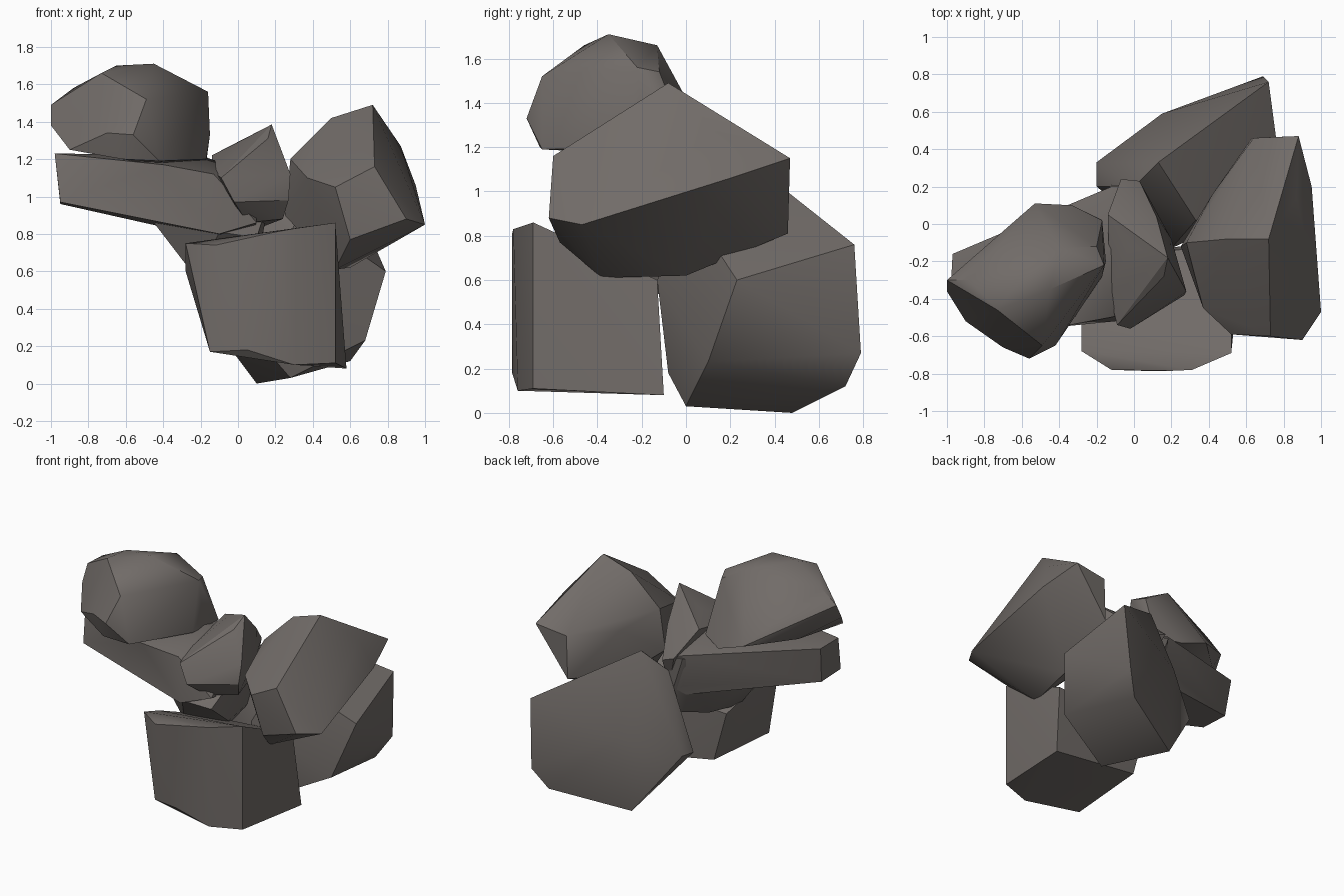
import bpy, bmesh, math

# One grey-brown stone colour
stone = bpy.data.materials.new("stone_grey")
stone.diffuse_color = (0.165, 0.148, 0.138, 1)


def rock(name, points, angle=32):
    """Chiselled boulder: convex hull around a few corner points."""
    bm = bmesh.new()
    for p in points:
        bm.verts.new(p)
    res = bmesh.ops.convex_hull(bm, input=bm.verts[:])
    junk = {e for k in ("geom_interior", "geom_unused") for e in res[k]
            if isinstance(e, bmesh.types.BMVert)}
    bmesh.ops.delete(bm, geom=list(junk), context='VERTS')
    bmesh.ops.dissolve_limit(bm, angle_limit=math.radians(4),
                             verts=bm.verts[:], edges=bm.edges[:])
    bmesh.ops.triangulate(bm, faces=bm.faces[:])
    bmesh.ops.recalc_face_normals(bm, faces=bm.faces[:])
    me = bpy.data.meshes.new(name)
    bm.to_mesh(me)
    bm.free()
    me.materials.append(stone)
    ob = bpy.data.objects.new(name, me)
    bpy.context.collection.objects.link(ob)
    bpy.ops.object.select_all(action='DESELECT')
    bpy.context.view_layer.objects.active = ob
    ob.select_set(True)
    bpy.ops.object.shade_smooth_by_angle(angle=math.radians(angle))
    return ob


# Blocky boulder at the front
rock("front_boulder", [
    (-.28, -.50, .69), (-.28, -.68, .75), (-.12, -.78, .74), (.20, -.785, .81),
    (.31, -.78, .83), (.52, -.69, .86), (.53, -.13, .60), (-.22, -.15, .55),
    (-.28, -.52, .60), (-.15, -.74, .17), (.05, -.785, .18), (.30, -.76, .10),
    (.52, -.69, .11), (.58, -.10, .08), (-.12, -.15, .19), (-.20, -.45, .40)])

# Large boulder at the back, touching the ground
rock("back_boulder", [
    (.13, .33, 1.10), (.33, .02, .92), (.00, .20, .94), (.79, .23, .60),
    (.72, .76, .76), (.69, .79, .27), (.60, .72, .12), (.68, .10, .23),
    (.28, .00, .03), (.10, .48, .00), (.30, .57, .10), (-.20, .33, .42),
    (-.20, .20, .40), (.15, .59, .55), (.20, -.13, .60), (.15, -.08, .18),
    (-.05, .22, .23)])

# Leaning boulder on the right
rock("right_boulder", [
    (.72, -.08, 1.49), (.50, -.08, 1.42), (.28, -.10, 1.20), (.25, -.12, .90),
    (.37, -.45, 1.10), (.52, -.59, 1.05), (.73, -.60, 1.16), (.90, -.62, .88),
    (1.0, -.47, .85), (.64, .46, 1.12), (.88, .47, 1.15), (.63, .46, .81),
    (.87, .14, 1.27), (.52, -.38, .61), (.60, .00, .62), (.60, -.57, .77),
    (.42, .16, 1.10), (.95, .20, 1.06), (.40, .12, .78)])

# Arm of the long slab reaching out to the left
rock("slab_arm", [
    (-.97, -.16, 1.22), (-.95, -.20, .96), (-.98, -.35, 1.23), (-.95, -.42, .97),
    (-.40, -.55, 1.17), (-.13, -.50, 1.12), (-.12, .20, 1.08), (-.10, .18, .85),
    (-.70, -.05, 1.14), (.08, -.10, 1.12), (-.10, -.52, .80), (.10, -.45, .86),
    (-.45, -.40, .86), (-.50, -.14, .86), (-.20, -.15, 1.22), (.03, .20, 1.03),
    (.03, .19, .74)], 40)

# Thick root of the slab, wedged in the pile
rock("slab_root", [
    (-.28, -.28, .68), (-.45, -.28, .86), (-.20, .02, .62), (.03, .19, .63),
    (.10, -.25, .62), (.10, -.45, .78), (.18, -.10, 1.05), (.03, .20, 1.03),
    (-.12, .21, 1.06), (-.10, -.50, .81), (.17, -.22, 1.0), (-.22, -.30, .56),
    (.02, -.18, .52)], 40)

# Rounded boulder resting on the slab
rock("top_boulder", [
    (-1.0, -.30, 1.49), (-1.0, -.36, 1.38), (-.90, -.52, 1.25), (-.56, -.72, 1.33),
    (-.49, -.65, 1.52), (-.42, -.65, 1.19), (-.16, -.22, 1.56), (-.15, -.20, 1.33),
    (-.17, -.28, 1.20), (-.17, .02, 1.18), (-.20, -.12, 1.54), (-.33, .10, 1.15),
    (-.53, .11, 1.22), (-.45, -.35, 1.71), (-.65, -.35, 1.70), (-.40, -.13, 1.66),
    (-.73, -.46, 1.66), (-.70, -.66, 1.34), (-.62, -.66, 1.20), (-.80, -.15, 1.25),
    (-.52, -.07, 1.50), (-.88, -.30, 1.58)], 36)

# Wedged block in the middle
rock("middle_block", [
    (.18, -.18, 1.385), (.16, -.28, 1.31), (-.02, -.12, 1.28), (-.13, -.38, 1.13),
    (-.02, -.56, .97), (-.09, -.54, 1.10), (.28, -.36, 1.12), (.27, -.38, .98),
    (.24, -.34, .88), (.05, -.42, .86), (.20, -.08, 1.05), (-.14, .05, 1.22),
    (-.07, .24, 1.06), (.03, .23, 1.02), (.03, .15, .80), (.12, .04, 1.19)], 25)
